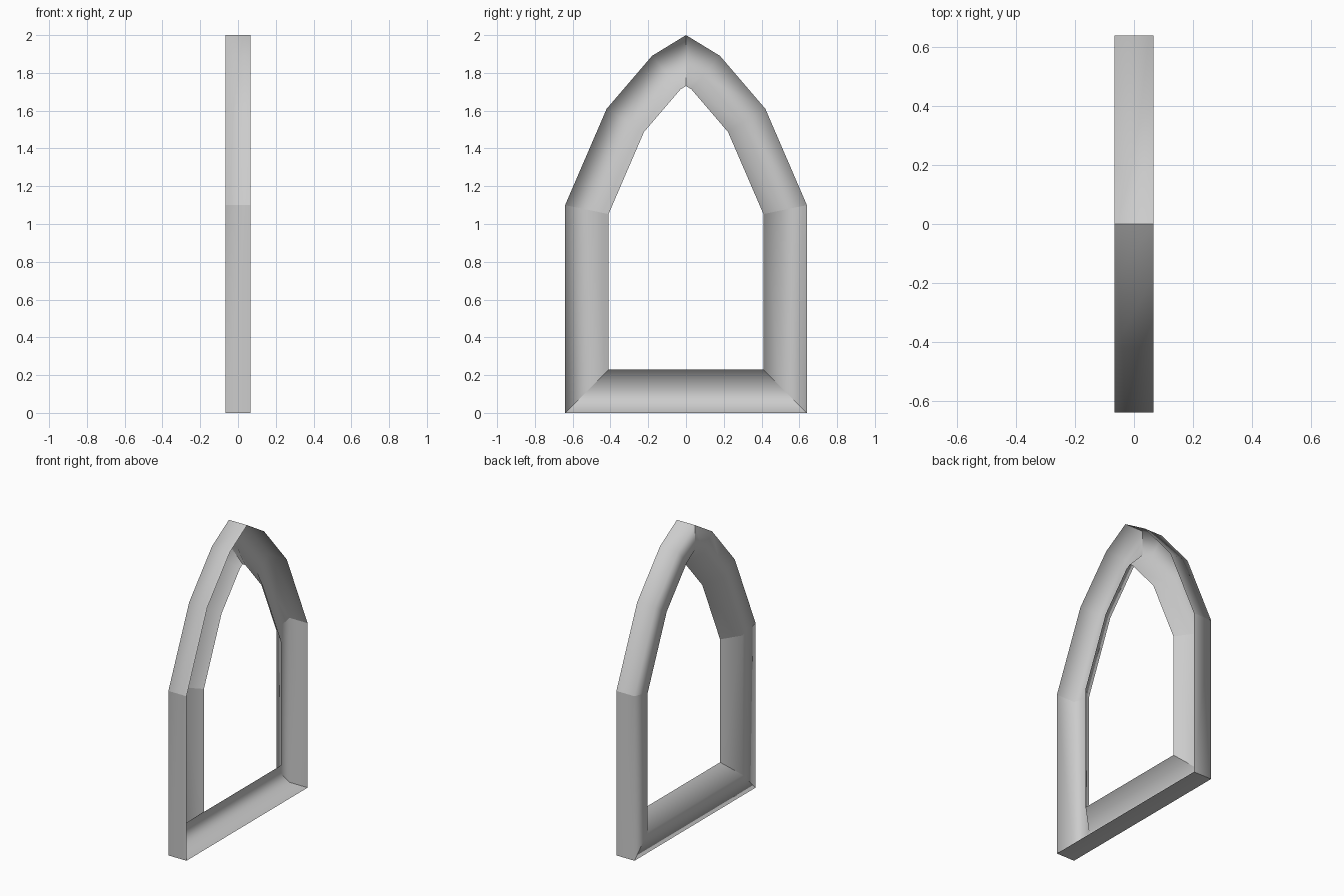
import bpy
from mathutils import Vector

cube = bpy.data.objects.get("Cube")
if cube:
    bpy.data.objects.remove(cube, do_unlink=True)

stone = bpy.data.materials.new("pale_grey")
stone.use_nodes = True
GREY = (0.6, 0.6, 0.6, 1)
stone.diffuse_color = GREY
stone.node_tree.nodes["Principled BSDF"].inputs["Base Color"].default_value = GREY

# Half of the outer outline (y, z), from the sill corner to the apex
half = [(0.64, 0.0), (0.64, 1.1), (0.42, 1.61), (0.18, 1.89), (0.0, 2.0)]
outline = [Vector(p) for p in half]
outline += [Vector((-y, z)) for y, z in reversed(half[:-1])]

# Open channel section: (inset from outline, x)
section = [(0.0, 0.067), (0.0, -0.067), (0.14, -0.067), (0.23, 0.035)]


def inward(a, b):
    d = (b - a).normalized()
    return Vector((-d.y, d.x))


def mitre(i):
    """Inward offset direction at an outline corner, for unit inset."""
    n = len(outline)
    n1 = inward(outline[i - 1], outline[i])
    n2 = inward(outline[i], outline[(i + 1) % n])
    return (n1 + n2) / (1 + n1.dot(n2))


def channel(name, corners):
    """Sweep the section along the listed outline corners."""
    verts, faces = [], []
    k = len(section)
    for i in corners:
        m = mitre(i)
        for inset, x in section:
            p = outline[i] + m * inset
            verts.append((x, p.x, p.y))
    for r in range(len(corners) - 1):
        for c in range(k - 1):
            a = r * k + c
            faces.append((a, a + 1, a + k + 1, a + k))
    mesh = bpy.data.meshes.new(name)
    mesh.from_pydata(verts, [], faces)
    mesh.materials.append(stone)
    mesh.shade_smooth()
    # Outer side of the channel faces away from the opening
    mesh.update()
    ob = bpy.data.objects.new(name, mesh)
    bpy.context.collection.objects.link(ob)
    if mesh.polygons[0].normal.dot(Vector((0, *-mitre(corners[0])))) < 0:
        mesh.flip_normals()
    return ob


# Separate mitred pieces keep the joints crisp
channel("back_jamb", [0, 1])
channel("back_arch", [1, 2, 3, 4])
channel("front_arch", [4, 5, 6, 7])
channel("front_jamb", [7, 8])
channel("sill", [8, 0])
